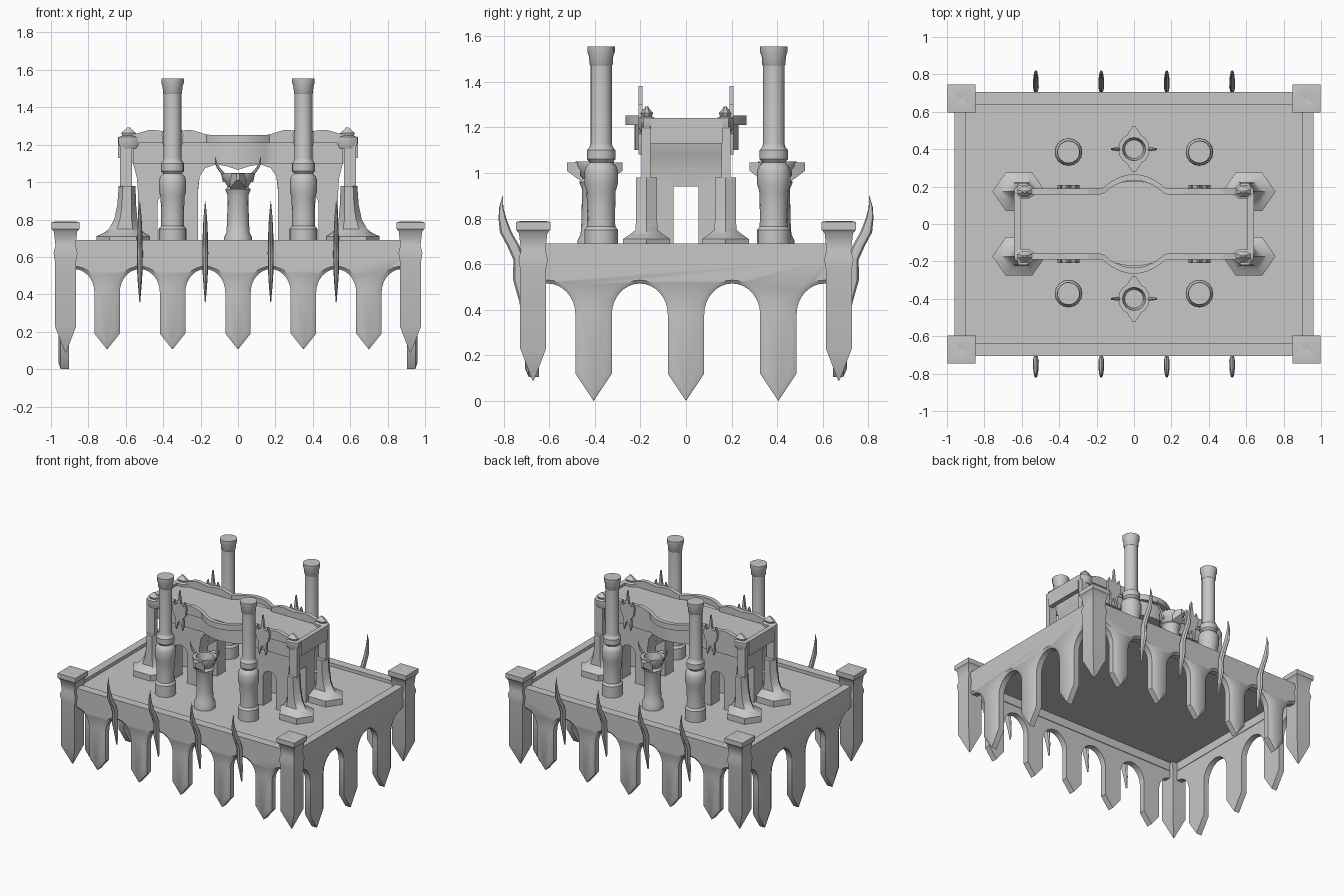
import bpy, bmesh, math
from math import sin, cos, pi

cube = bpy.data.objects.get("Cube")
if cube:
    bpy.data.objects.remove(cube, do_unlink=True)

stone = bpy.data.materials.new("grey stone")
stone.use_nodes = True
stone.diffuse_color = (0.57, 0.57, 0.57, 1)
bsdf = stone.node_tree.nodes["Principled BSDF"]
bsdf.inputs["Base Color"].default_value = (0.57, 0.57, 0.57, 1)
bsdf.inputs["Roughness"].default_value = 0.8


def finish(name, bm):
    bmesh.ops.recalc_face_normals(bm, faces=bm.faces)
    mesh = bpy.data.meshes.new(name)
    bm.to_mesh(mesh)
    bm.free()
    mesh.materials.append(stone)
    ob = bpy.data.objects.new(name, mesh)
    bpy.context.collection.objects.link(ob)
    bpy.ops.object.select_all(action='DESELECT')
    ob.select_set(True)
    bpy.context.view_layer.objects.active = ob
    bpy.ops.object.shade_smooth_by_angle(angle=math.radians(35))


def skin(name, rings):
    """Join closed rings of points into a capped solid."""
    bm = bmesh.new()
    rows = [[bm.verts.new(p) for p in ring] for ring in rings]
    n = len(rows[0])
    for a, b in zip(rows, rows[1:]):
        for i in range(n):
            j = (i + 1) % n
            bm.faces.new((a[i], a[j], b[j], b[i]))
    bm.faces.new(rows[0])
    bm.faces.new(rows[-1])
    finish(name, bm)


def place(pts, axis, d):
    """Stand a flat outline across one axis at distance d."""
    return [{'x': (d, u, v), 'y': (u, d, v), 'z': (u, v, d)}[axis] for u, v in pts]


def prism(name, pts, axis, lo, hi):
    skin(name, [place(pts, axis, d) for d in (lo, hi)])


def box(name, x, y, z):
    prism(name, [(x[0], y[0]), (x[1], y[0]), (x[1], y[1]), (x[0], y[1])], 'z', *z)


def lathe(name, profile, x, y, n=16, turn=0.0, sx=1):
    skin(name, [[(x + r * sx * cos(turn + 2 * pi * i / n), y + r * sin(turn + 2 * pi * i / n), z)
                 for i in range(n)] for r, z in profile])


def blade(name, path, n=8):
    """Loft flat ovals; each station is x, y, z, half width x, half width y."""
    skin(name, [[(x + a * cos(2 * pi * i / n), y + b * sin(2 * pi * i / n), z)
                 for i in range(n)] for x, y, z, a, b in path])


# Platform: thin recessed floor and raised rim
box("floor", (-.93, .93), (-.68, .68), (.653, .665))
for s in (-1, 1):
    box("rim_long", (-.96, .96), sorted((s * .64, s * .705)), (.59, .69))
    box("rim_short", sorted((s * .9, s * .96)), (-.65, .65), (.59, .69))


# Hanging arcades with pointed pendants and chamfered outer edges
def outline(centres, half, step, crown, spring, shoulder, tip):
    end = centres[-1] + step / 2 + .02
    span = step / 2 - half
    pts = [(-end, .62), (-end, crown)]
    arc = [(half + span * (1 - cos(k * pi / 16)), spring + (crown - spring) * sin(k * pi / 16))
           for k in range(9)]
    for c in centres:
        pts += [(c - dx, z) for dx, z in reversed(arc[:8] if c > centres[0] else arc)]
        pts += [(c - half, shoulder), (c, tip), (c + half, shoulder)]
        pts += [(c + dx, z) for dx, z in arc]
    return pts + [(end, crown), (end, .62)]


def arcade(name, axis, depths, centres, half, *rest):
    full = outline(centres, half, *rest)
    step, crown, spring, shoulder, tip = rest
    inset = outline(centres, half - .026, step, crown + .015, spring, shoulder + .015, tip + .035)
    skin(name, [place(p, axis, d) for p, d in zip((inset, full, full), depths)])


for s in (-1, 1):
    arcade("long_arcade", 'y', [s * d for d in (.705, .69, .645)],
           [-.7, -.35, 0, .35, .7], .068, .35, .535, .41, .19, .105)
    arcade("short_arcade", 'x', [s * d for d in (.96, .948, .904)],
           [-.405, 0, .405], .08, .405, .515, .38, .12, 0)

# Corner posts with square caps and pointed feet
post = [(.003, .09), (.057, .23), (.057, .58), (.064, .62), (.054, .66),
        (.062, .735), (.075, .75), (.075, .785), (.05, .79), (.01, .78)]
for sx in (-1, 1):
    for sy in (-1, 1):
        lathe("corner_post", [(r * 2 ** .5, z) for r, z in post],
              sx * .922, sy * .67, 4, pi / 4)

# Curved spikes along the long sides
spike = [(.705, .355, .002, .008), (.715, .45, .010, .02), (.73, .53, .015, .028),
         (.732, .62, .016, .025), (.757, .68, .015, .027), (.79, .74, .013, .026),
         (.805, .80, .010, .017), (.81, .85, .006, .009), (.803, .90, .001, .001)]
for s in (-1, 1):
    for x in (-.525, -.175, .175, .525):
        blade("spike", [(x, s * y, z, a, b) for y, z, a, b in spike])

# Tall chimneys
chimney = [(.074, .655), (.074, .75), (.062, .765), (.061, .82), (.064, .92), (.073, .95),
           (.073, 1.01), (.066, 1.03), (.05, 1.045), (.062, 1.06), (.062, 1.1), (.05, 1.115),
           (.047, 1.13), (.047, 1.47), (.051, 1.475), (.053, 1.51), (.060, 1.53),
           (.060, 1.555)]
for x in (-.35, .35):
    for y in (-.372, .385):
        lathe("chimney", chimney, x, y)

# Braziers with pointed spouts and horns
brazier = [(.075, .655), (.075, .705), (.062, .73), (.058, .80), (.056, .93), (.068, .96),
           (.055, .975), (.07, 1.0), (.085, 1.03), (.085, 1.05), (.062, 1.05), (.05, .99)]
for y in (-.4, .4):
    lathe("brazier", brazier, 0, y)
    for s in (-1, 1):
        skin("spout", [[(-w, y + s * d, lo), (w, y + s * d, lo), (w, y + s * d, 1.045),
                        (-w, y + s * d, 1.045)]
                       for w, d, lo in ((.042, .062, .965), (.03, .09, .985), (.008, .122, 1.01))])
        blade("horn", [(s * x, y, z, r, r) for x, z, r in
                       ((.07, 1.0, .011), (.08, 1.045, .011), (.10, 1.07, .009),
                        (.118, 1.10, .006), (.12, 1.135, .001))], 6)

# Central hall: arched facades with doorways cut into the piers
outer = [(.535, .94), (.54, 1.02), (.555, 1.08), (.575, 1.13), (.575, 1.21)]
inner = [(.0, 1.065), (.06, 1.085), (.12, 1.095), (.175, 1.075), (.205, 1.03), (.215, .96)]
door = [(.375 + .055 * cos(k * pi / 8), .885 + .055 * sin(k * pi / 8)) for k in range(8, -1, -1)]
pier = inner + [(.215, .655), (.32, .655)] + door + [(.43, .655), (.535, .655)] + outer
lintel = inner[:-1] + [(.215, .94)] + outer


def mirrored(half):
    return half + [(-x, z) for x, z in reversed(half) if x > 0]


for s in (-1, 1):
    a, b = sorted((s * .055, s * .155))
    prism("hall_facade", mirrored(pier), 'y', a, b)
prism("hall_vault", mirrored(lintel), 'y', -.055, .055)


# Bowed upper walls, cornices and roof
def bow(x, depth, bulge):
    return depth + bulge * max(0, 1 - (x / .17) ** 2)


def crest_height(x):
    t = min(max((abs(x) - .16) / .09, 0), 1) * min(max((.57 - abs(x)) / .1, 0), 1)
    dip = .012 * max(0, 1 - abs(abs(x) - .36) / .1)
    return 1.252 + .028 * t - dip


xs = [-.56 + k * .028 for k in range(41)]
front = [(x, -bow(x, .175, .05)) for x in xs]
back = [(x, bow(x, .18, .05)) for x in reversed(xs)]
prism("upper_wall", front + back, 'z', 1.10, 1.215)
box("roof", (-.62, .62), (-.175, .185), (1.19, 1.222))
xs = [-.6 + k * .024 for k in range(51)]
for s in (-1, 1):
    rings = []
    for x in xs:
        y, z = bow(x, .19, .076), crest_height(x)
        rings.append([(x, s * y, z), (x, s * (y - .032), z),
                      (x, s * (y - .032), 1.21), (x, s * y, 1.21)])
    skin("cornice", rings)
    box("end_beam", sorted((s * .607, s * .642)), (-.155, .16), (1.13, 1.24))

# Corner columns with spreading six-sided feet, poles and finials
column = [(.615, .655, .142, .118), (.615, .71, .142, .118), (.61, .73, .105, .085),
          (.605, .75, .085, .056), (.60, .80, .062, .053), (.595, .88, .05, .053),
          (.593, .98, .045, .053)]
finial = [(.03, 1.18), (.04, 1.205), (.04, 1.24), (.025, 1.248), (.03, 1.262),
          (.014, 1.28), (.006, 1.292)]
for sx in (-1, 1):
    for sy in (-1, 1):
        blade("column", [(sx * x, sy * .173, z, a, b) for x, z, a, b in column], 6)
        box("pole", sorted((sx * .568, sx * .632)), sorted((sy * .155, sy * .195)), (.97, 1.22))
        lathe("finial", finial, sx * .585, sy * .172, 8, pi / 8, 1.45)

# Pronged crests on the upper walls
prongs = [(0, 1.38), (.008, 1.32), (.014, 1.28), (.036, 1.265), (.042, 1.30), (.058, 1.25),
          (.052, 1.20), (.03, 1.17), (.034, 1.11), (.026, 1.08), (.014, 1.13), (0, 1.15)]
for x in (-.35, .35):
    for s in (-1, 1):
        a, b = sorted((s * .19, s * .208))
        prism("crest", [(x + px, z) for px, z in prongs]
              + [(x - px, z) for px, z in reversed(prongs[1:-1])], 'y', a, b)
